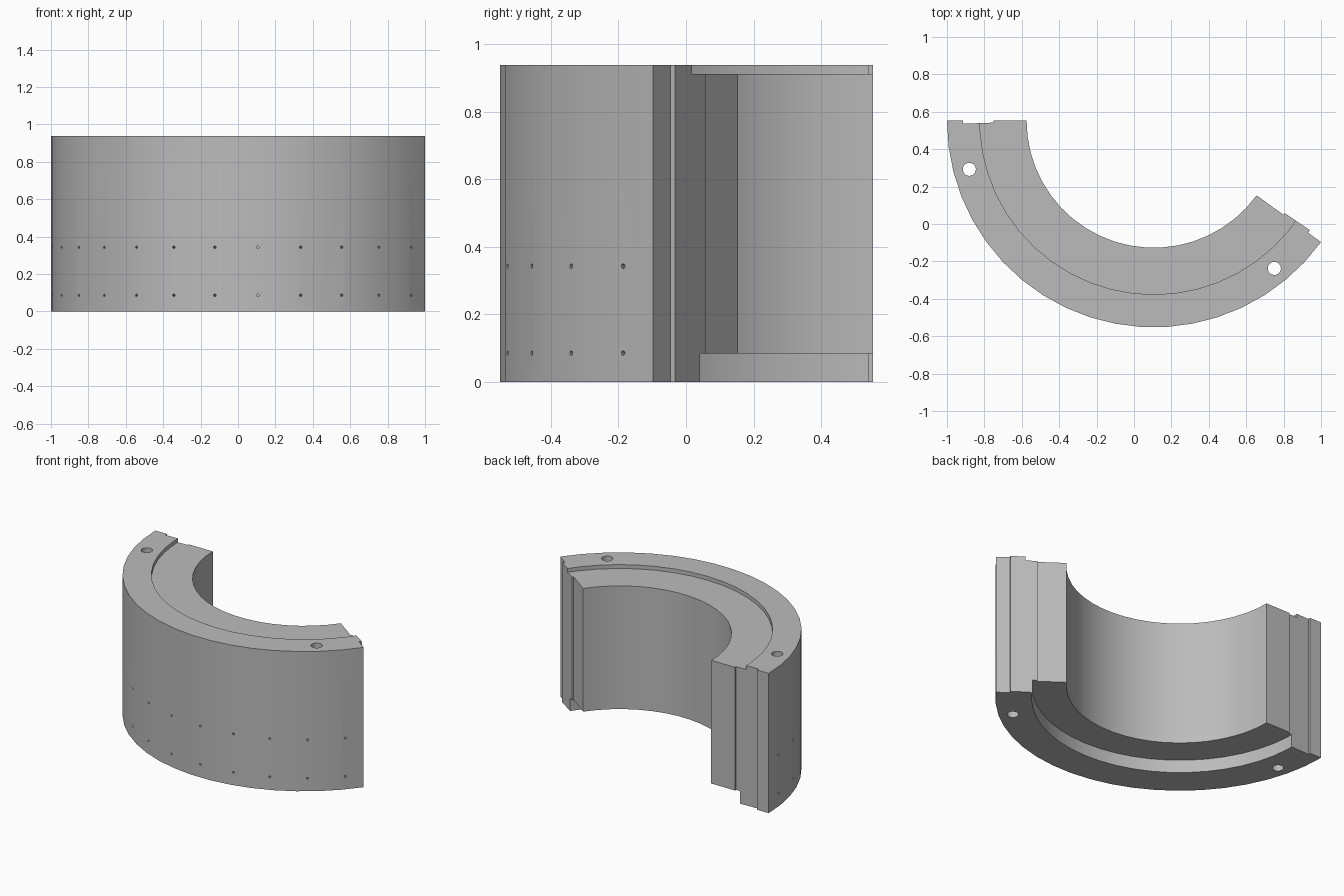
import bpy, bmesh
from math import radians, cos, sin, pi
from mathutils import Matrix, Vector

cube = bpy.data.objects.get("Cube")
if cube:
    bpy.data.objects.remove(cube)

# Main dimensions of the ring segment
R_OUT, R_IN, HEIGHT = 1.1056, 0.68, 0.937
CENTRE = Vector((0.1056, 0.553, 0))
START, END, STEPS = 180, 324, 20
SIDES = 50

grey = bpy.data.materials.new("concrete grey")
grey.use_nodes = True
colour = (0.5, 0.5, 0.5, 1)
grey.diffuse_color = colour
grey.node_tree.nodes["Principled BSDF"].inputs["Base Color"].default_value = colour


def polar(r, deg, offset=0):
    """Point on a radius, shifted along the direction of increasing angle."""
    a = radians(deg)
    return CENTRE + Vector((r * cos(a) - offset * sin(a), r * sin(a) + offset * cos(a), 0))


def make_object(name, bm):
    bmesh.ops.recalc_face_normals(bm, faces=bm.faces)
    mesh = bpy.data.meshes.new(name)
    bm.to_mesh(mesh)
    bm.free()
    mesh.materials.append(grey)
    obj = bpy.data.objects.new(name, mesh)
    bpy.context.collection.objects.link(obj)
    return obj


def add_cylinder(bm, radius, depth, matrix, sides):
    bmesh.ops.create_cone(bm, cap_ends=True, segments=sides, radius1=radius,
                          radius2=radius, depth=depth, matrix=matrix)


def cut(target, bm):
    """Subtract the solids in bm from the target, then discard them."""
    cutter = make_object("cutter", bm)
    cutter.hide_render = True
    mod = target.modifiers.new("cut", "BOOLEAN")
    mod.operation, mod.solver, mod.object = "DIFFERENCE", "EXACT", cutter
    bpy.context.view_layer.objects.active = target
    bpy.ops.object.modifier_apply(modifier=mod.name)
    bpy.data.objects.remove(cutter)


# Plan outline: the same joint profile gives a groove at one end, a tongue at the other
angles = [START + (END - START) * i / STEPS for i in range(STEPS + 1)]
joint = [(1.02, 0), (1.02, 0.017), (0.857, 0.011), (0.857, 0)]
outline = [polar(R_OUT, a) for a in angles]
outline += [polar(r, END, d) for r, d in joint]
outline += [polar(R_IN, a) for a in reversed(angles)]
outline += [polar(r, START, d) for r, d in reversed(joint)]

bm = bmesh.new()
base = bm.faces.new([bm.verts.new(p) for p in outline])
top = bmesh.ops.extrude_face_region(bm, geom=[base])
bmesh.ops.translate(bm, vec=(0, 0, HEIGHT),
                    verts=[v for v in top["geom"] if isinstance(v, bmesh.types.BMVert)])
segment = make_object("ring_segment", bm)

# Stepped recesses along the inner edge, below and above
for radius, low, high in ((0.888, -0.1, 0.085), (0.93, 0.911, 1.1)):
    bm = bmesh.new()
    place = Matrix.Translation(CENTRE + Vector((0, 0, (low + high) / 2)))
    add_cylinder(bm, radius, high - low, place @ Matrix.Rotation(pi, 4, "Z"), SIDES)
    cut(segment, bm)

# Vertical bolt holes near both ends
bm = bmesh.new()
for a in (START + 14.8, END - 14.8):
    add_cylinder(bm, 0.035, 3, Matrix.Translation(polar(1.02, a)), 24)
cut(segment, bm)

# Two rows of small radial holes in the outer face
bm = bmesh.new()
for z in (0.086, 0.343):
    for a in range(START + 6, END, 12):
        place = Matrix.Translation(polar(R_OUT, a) + Vector((0, 0, z)))
        turn = Matrix.Rotation(radians(a), 4, "Z") @ Matrix.Rotation(pi / 2, 4, "Y")
        add_cylinder(bm, 0.007, 0.1, place @ turn, 10)
cut(segment, bm)

# Smooth curved walls, crisp edges
bpy.ops.object.select_all(action="DESELECT")
segment.select_set(True)
bpy.context.view_layer.objects.active = segment
bpy.ops.object.shade_smooth_by_angle(angle=radians(25))
